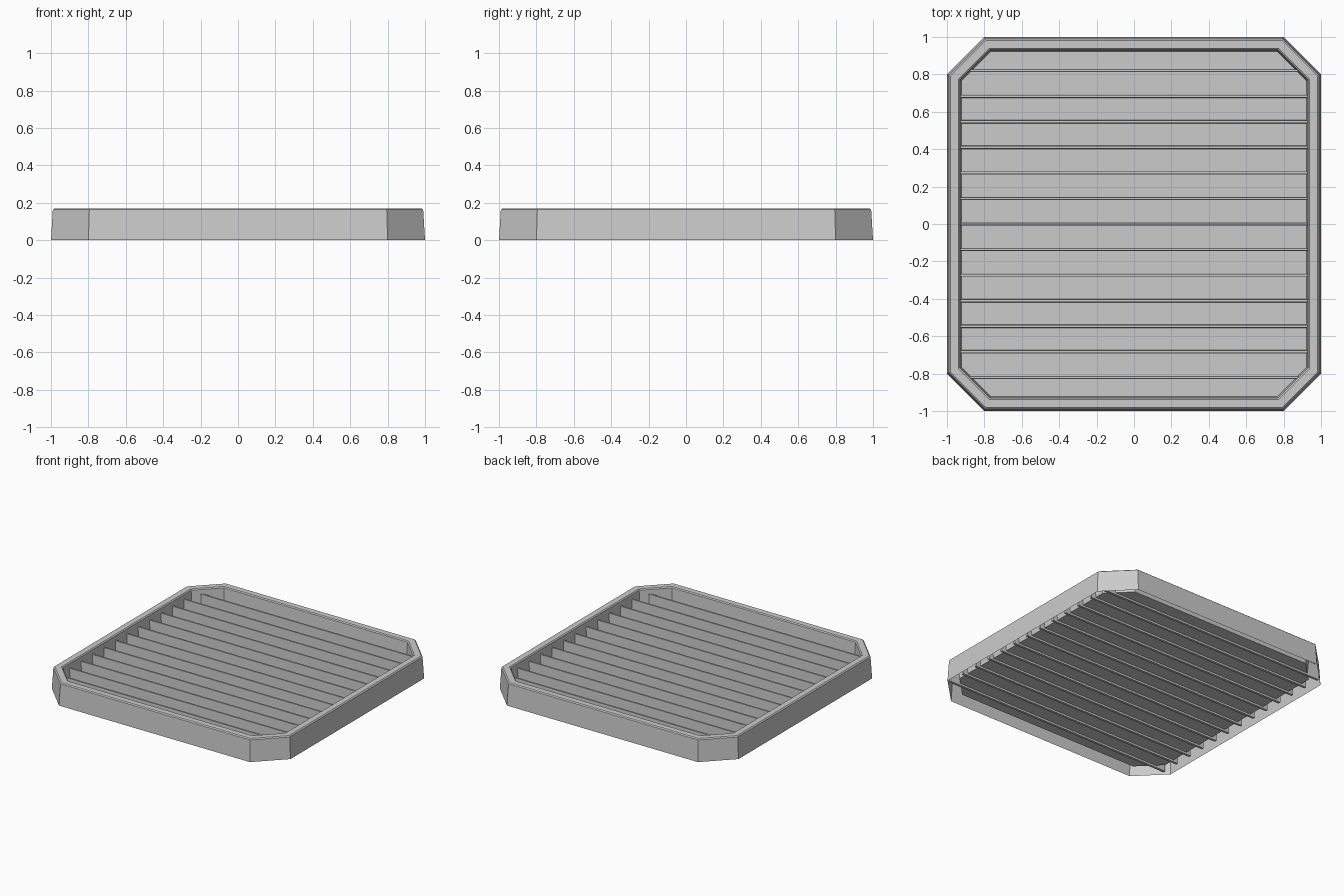
import bpy, bmesh

if "Cube" in bpy.data.objects:
    bpy.data.objects.remove(bpy.data.objects["Cube"])

def make_object(name, bm):
    bmesh.ops.recalc_face_normals(bm, faces=bm.faces[:])
    mesh = bpy.data.meshes.new(name)
    bm.to_mesh(mesh)
    bm.free()
    ob = bpy.data.objects.new(name, mesh)
    bpy.context.collection.objects.link(ob)
    return ob

def octagon(bm, half, flat, z):
    pts = [(half, -flat), (half, flat), (flat, half), (-flat, half),
           (-half, flat), (-half, -flat), (-flat, -half), (flat, -half)]
    return [bm.verts.new((x, y, z)) for x, y in pts]

def bridge(bm, a, b):
    n = len(a)
    for i in range(n):
        j = (i + 1) % n
        bm.faces.new((a[i], a[j], b[j], b[i]))

# Thin-walled tray: outer wall, bevelled rim, inner wall and raised floor
bm = bmesh.new()
profile = [(1.0, 0.80, 0.0), (0.99, 0.795, 0.163), (0.982, 0.791, 0.17),
           (0.938, 0.773, 0.17), (0.931, 0.769, 0.163), (0.922, 0.765, 0.03)]
rings = [octagon(bm, *p) for p in profile]
for a, b in zip(rings, rings[1:]):
    bridge(bm, a, b)
bm.faces.new(rings[-1])
make_object("grille_tray", bm)

# Tapered upright fins running side to side, passing through the floor
bm = bmesh.new()
for i in range(-6, 7):
    y = i * 0.1367
    levels = []
    for w, z in ((0.009, 0.015), (0.006, 0.13)):
        levels.append([bm.verts.new((sx * 0.96, y + sy * w, z))
                       for sx, sy in ((-1, -1), (1, -1), (1, 1), (-1, 1))])
    bridge(bm, *levels)
    bm.faces.new(levels[0][::-1])
    bm.faces.new(levels[1])
make_object("grille_fins", bm)
